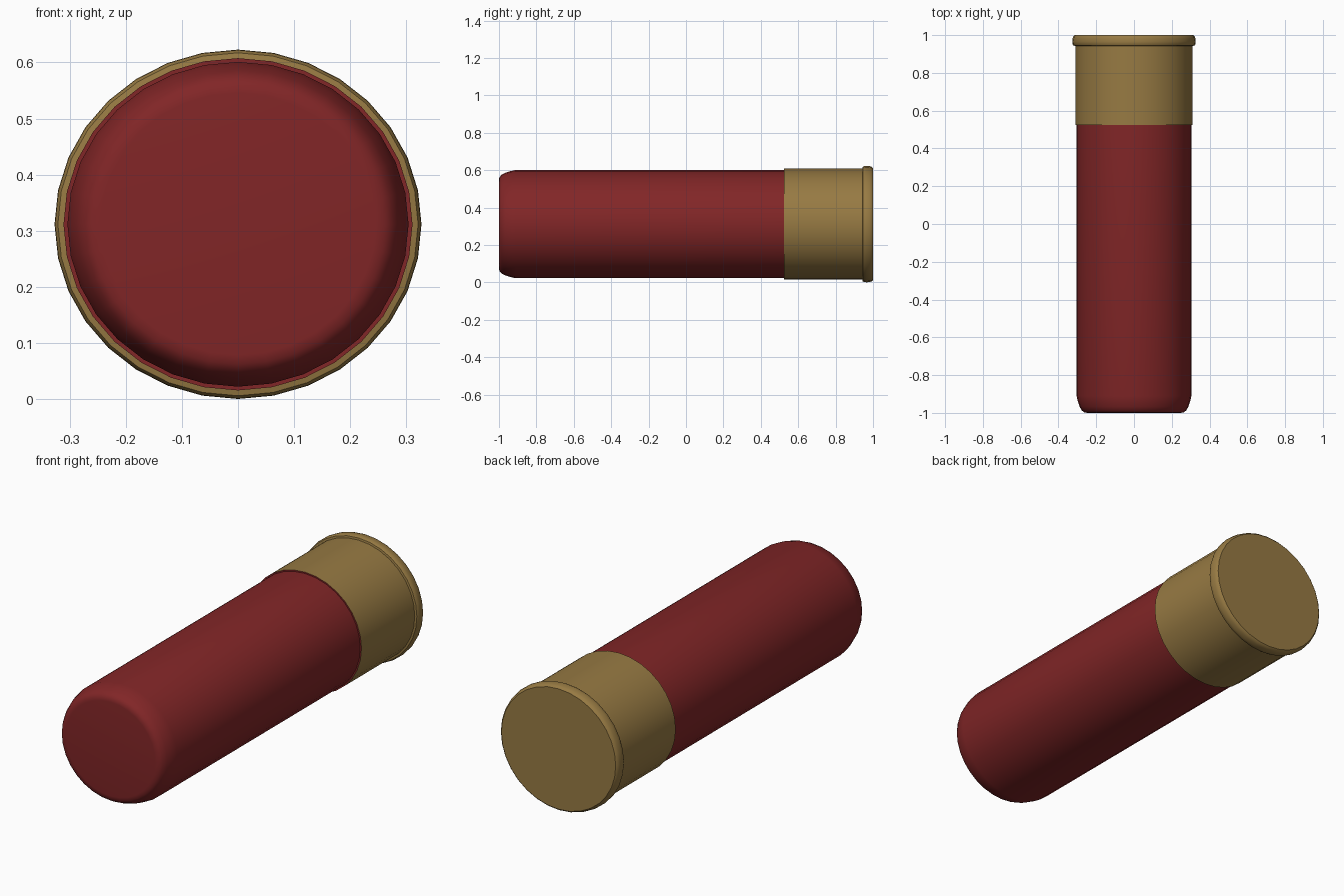
import bpy, bmesh, math

cube = bpy.data.objects.get("Cube")
if cube:
    bpy.data.objects.remove(cube, do_unlink=True)

SIDES = 32
CENTRE_Z = 0.3115
FLATTEN = 0.952      # the round section is slightly lower than wide


def material(name, rgb):
    m = bpy.data.materials.new(name)
    m.use_nodes = True
    m.diffuse_color = (*rgb, 1)
    m.node_tree.nodes["Principled BSDF"].inputs["Base Color"].default_value = (*rgb, 1)
    return m


def lathe(name, profile, materials, cap_front=True, cap_back=True):
    """Spin (radius, y) points around the long axis."""
    bm = bmesh.new()
    rings = []
    for r, y in profile:
        ring = []
        for i in range(SIDES):
            a = math.tau * i / SIDES
            ring.append(bm.verts.new((r * math.cos(a), y, CENTRE_Z + r * FLATTEN * math.sin(a))))
        rings.append(ring)
    for a, b in zip(rings, rings[1:]):
        for i in range(SIDES):
            j = (i + 1) % SIDES
            bm.faces.new((a[i], b[i], b[j], a[j]))
    if cap_front:
        bm.faces.new(rings[0])
    if cap_back:
        bm.faces.new(rings[-1][::-1])
    bmesh.ops.recalc_face_normals(bm, faces=bm.faces)
    mesh = bpy.data.meshes.new(name)
    bm.to_mesh(mesh)
    bm.free()
    for m in materials:
        mesh.materials.append(m)
    obj = bpy.data.objects.new(name, mesh)
    bpy.context.collection.objects.link(obj)
    bpy.ops.object.select_all(action='DESELECT')
    obj.select_set(True)
    bpy.context.view_layer.objects.active = obj
    bpy.ops.object.shade_smooth_by_angle(angle=math.radians(40))
    return obj


red = material("dark red plastic", (0.22, 0.019, 0.02))
brass = material("dull brass", (0.31, 0.195, 0.056))

# Tube with a rounded front end and the thin step up to the metal cap
lathe("tube", [
    (0.245, -1.0), (0.262, -0.998), (0.277, -0.987), (0.288, -0.967),
    (0.297, -0.94), (0.304, -0.91), (0.304, 0.525), (0.311, 0.525),
], [red], cap_back=False)

# Metal cap with a rounded rim and a flat back
lathe("metal_cap", [
    (0.311, 0.525), (0.311, 0.943), (0.321, 0.945), (0.326, 0.954),
    (0.327, 0.966), (0.325, 0.982), (0.321, 0.994), (0.314, 1.0),
], [brass], cap_front=False)
